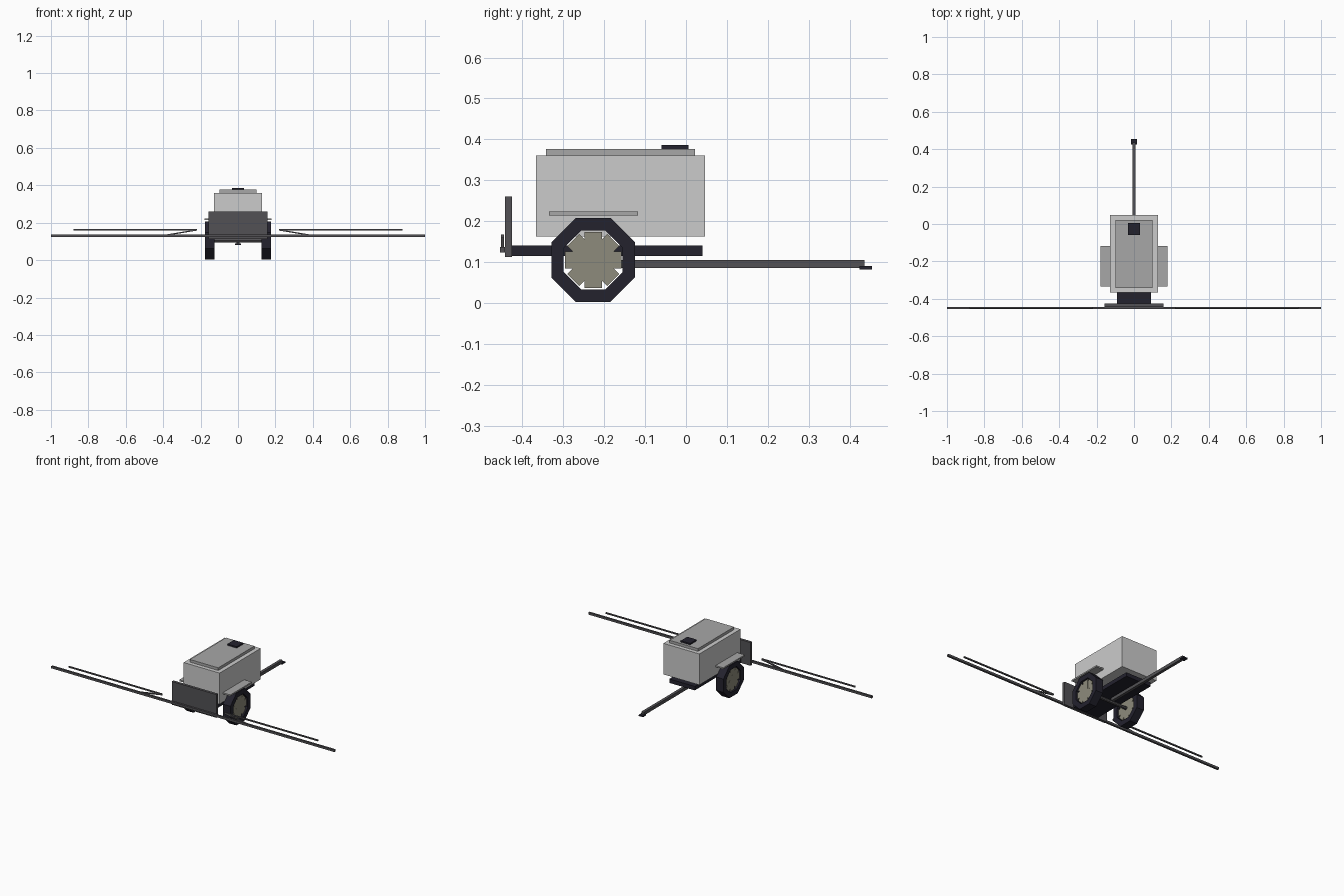
import bpy
import bmesh
from math import pi, cos, sin, atan2, hypot
from mathutils import Matrix

cube = bpy.data.objects.get("Cube")
if cube:
    bpy.data.objects.remove(cube, do_unlink=True)


def material(name, r, g, b):
    m = bpy.data.materials.new(name)
    m.use_nodes = True
    m.diffuse_color = (r, g, b, 1)
    m.node_tree.nodes["Principled BSDF"].inputs["Base Color"].default_value = (r, g, b, 1)
    return m


TANK = material("light grey", 0.60, 0.60, 0.60)
LID = material("mid grey", 0.39, 0.39, 0.39)
STEEL = material("dark steel", 0.085, 0.083, 0.09)
BLACK = material("rubber black", 0.017, 0.016, 0.027)
RIM = material("warm grey", 0.27, 0.26, 0.20)


def finish(name, bm, mat):
    bmesh.ops.recalc_face_normals(bm, faces=bm.faces)
    mesh = bpy.data.meshes.new(name)
    bm.to_mesh(mesh)
    bm.free()
    mesh.materials.append(mat)
    ob = bpy.data.objects.new(name, mesh)
    bpy.context.collection.objects.link(ob)
    return ob


def add_box(bm, size, matrix):
    bmesh.ops.create_cube(bm, size=1, matrix=matrix @ Matrix.Diagonal((*size, 1)))


def box(name, x, y, z, mat):
    """Box from a (low, high) pair on each axis."""
    bm = bmesh.new()
    spans = (x, y, z)
    centre = [(a + b) / 2 for a, b in spans]
    add_box(bm, [b - a for a, b in spans], Matrix.Translation(centre))
    return finish(name, bm, mat)


def strut(name, start, end, y, thick, mat):
    """Thin square bar between two (x, z) points."""
    dx, dz = end[0] - start[0], end[1] - start[1]
    bm = bmesh.new()
    place = Matrix.Translation(((start[0] + end[0]) / 2, y, (start[1] + end[1]) / 2))
    add_box(bm, (hypot(dx, dz), thick, thick), place @ Matrix.Rotation(-atan2(dz, dx), 4, "Y"))
    return finish(name, bm, mat)


# Tank, lid and filler cap
box("tank", (-0.127, 0.127), (-0.367, 0.047), (0.162, 0.36), TANK)
box("tank_lid", (-0.1, 0.1), (-0.342, 0.022), (0.36, 0.377), LID)
box("filler_cap", (-0.033, 0.033), (-0.06, 0.006), (0.377, 0.386), BLACK)

# Chassis, drawbar and hitch
box("chassis", (-0.09, 0.09), (-0.427, 0.04), (0.115, 0.14), BLACK)
box("drawbar", (-0.009, 0.009), (-0.19, 0.437), (0.085, 0.105), STEEL)
box("hitch", (-0.015, 0.015), (0.424, 0.455), (0.082, 0.09), BLACK)

# Spray boom and its mounting panel
box("boom_panel", (-0.157, 0.157), (-0.443, -0.426), (0.112, 0.26), STEEL)
box("boom", (-1, 1), (-0.455, -0.443), (0.123, 0.137), STEEL)

# Axle and wheels
AXLE_Y, AXLE_Z = -0.227, 0.105
bm = bmesh.new()
bmesh.ops.create_cone(bm, cap_ends=True, segments=8, radius1=0.01, radius2=0.01, depth=0.27,
                      matrix=Matrix.Translation((0, AXLE_Y, AXLE_Z)) @ Matrix.Rotation(pi / 2, 4, "Y"))
finish("axle", bm, STEEL)


def tyre(name, x):
    """Eight-sided ring with a square section."""
    bm = bmesh.new()
    section = [(0.111, -0.026), (0.111, 0.026), (0.078, 0.026), (0.078, -0.026)]
    rings = []
    for i in range(8):
        a = (i + 0.5) * pi / 4
        rings.append([bm.verts.new((x + dx, AXLE_Y + r * cos(a), AXLE_Z + r * sin(a)))
                      for r, dx in section])
    for i in range(8):
        p, q = rings[i], rings[(i + 1) % 8]
        for j in range(4):
            k = (j + 1) % 4
            bm.faces.new((p[j], p[k], q[k], q[j]))
    finish(name, bm, BLACK)


def rim(name, x):
    """Four crossed bars forming an eight-toothed star."""
    bm = bmesh.new()
    for i in range(4):
        # the square-on bars are marginally wider, so end faces do not flicker
        add_box(bm, (0.036 + i * 0.0004, 0.138, 0.042),
                Matrix.Translation((x, AXLE_Y, AXLE_Z)) @ Matrix.Rotation(i * pi / 4, 4, "X"))
    finish(name, bm, RIM)


for side, s in (("left", 1), ("right", -1)):
    tyre(side + "_tyre", s * 0.151)
    rim(side + "_rim", s * 0.151)
    box(side + "_mudguard", sorted((s * 0.12, s * 0.18)), (-0.335, -0.118), (0.214, 0.223), LID)
    strut(side + "_boom_rail", (s * 0.22, 0.163), (s * 0.88, 0.163), -0.449, 0.008, STEEL)
    strut(side + "_boom_brace", (s * 0.22, 0.161), (s * 0.4, 0.131), -0.449, 0.007, STEEL)
